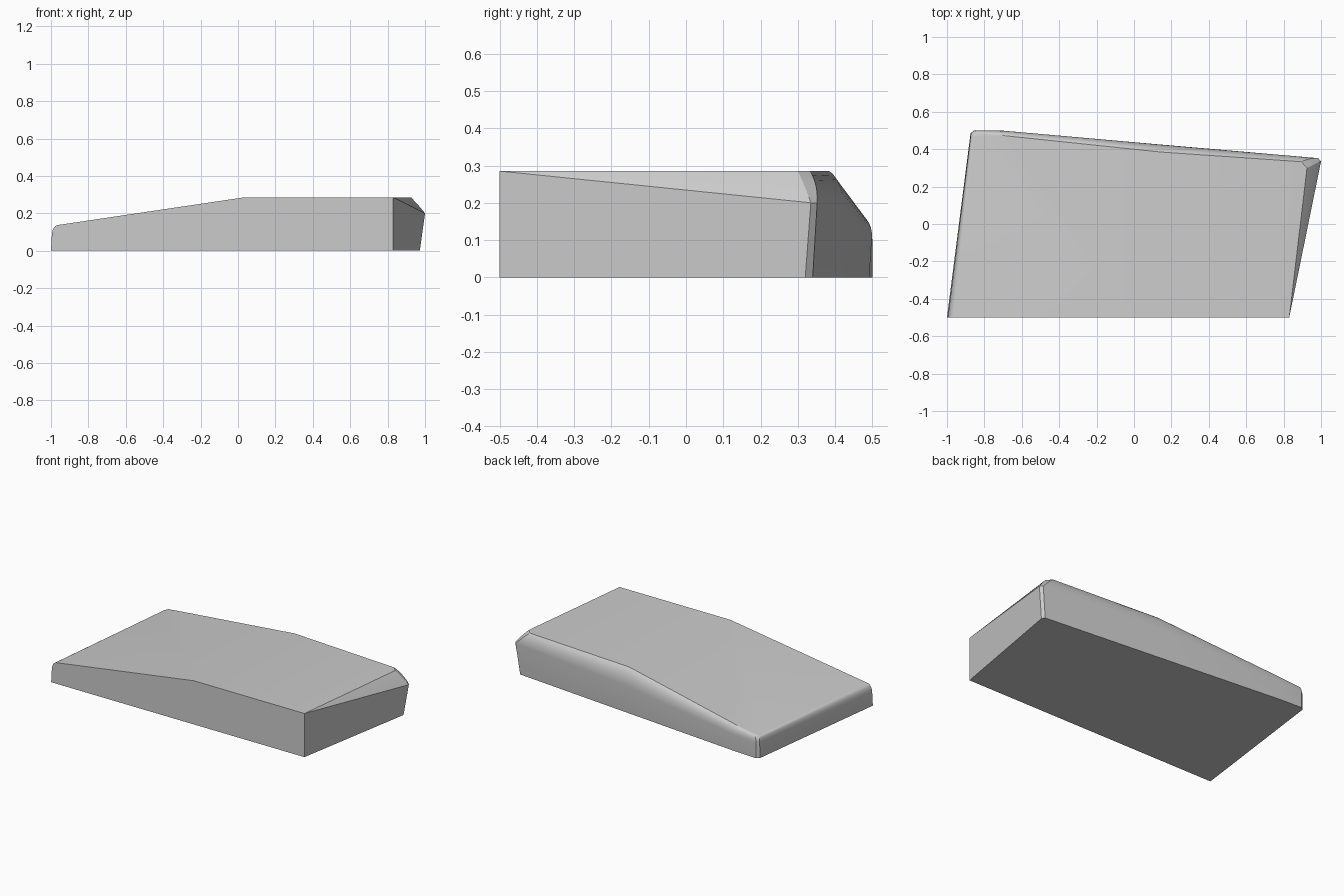
import bpy, bmesh, math
from mathutils import Vector as V

cube = bpy.data.objects.get("Cube")
if cube:
    bpy.data.objects.remove(cube, do_unlink=True)

mat = bpy.data.materials.new("plain_grey")
mat.use_nodes = True
grey = (0.6, 0.6, 0.6, 1)
mat.diffuse_color = grey
mat.node_tree.nodes["Principled BSDF"].inputs["Base Color"].default_value = grey

H = 0.285                                   # full height
front_fold, front_end = (0.03, -0.5, H), (0.83, -0.5, H)

# Each outline column: base, start of shoulder, curve control, top
columns = [
    [(-1, -0.5, 0), (-0.995, -0.5, 0.09), (-0.99, -0.5, 0.134), (-0.96, -0.5, 0.138)],
    [(0.03, -0.5, 0)] + [front_fold] * 3,
    [(0.83, -0.5, 0)] + [front_end] * 3,
    [(0.972, 0.32, 0), (1, 0.335, 0.2), (0.965, 0.32, 0.245), (0.925, 0.3, H)],
    [(0.96, 0.34, 0), (0.985, 0.352, 0.2), (0.94, 0.355, 0.25), (0.895, 0.333, H)],
    [(0.14, 0.415, 0), (0.14, 0.425, 0.18), (0.14, 0.42, 0.26), (0.14, 0.385, H)],
    [(-0.7, 0.492, 0), (-0.7, 0.499, 0.11), (-0.7, 0.499, 0.15), (-0.7, 0.473, 0.163)],
    [(-0.855, 0.5, 0), (-0.855, 0.5, 0.1), (-0.855, 0.5, 0.137), (-0.838, 0.486, 0.143)],
    [(-0.874, 0.485, 0), (-0.872, 0.485, 0.1), (-0.872, 0.485, 0.137), (-0.855, 0.465, 0.14)],
]

STEPS = 6
bm = bmesh.new()
rings = []
for k in range(-1, STEPS + 1):
    ring = []
    for base, a, c, b in columns:
        t = k / STEPS
        p = V(base) if k < 0 else V(a) * (1 - t) ** 2 + V(c) * 2 * t * (1 - t) + V(b) * t * t
        ring.append(bm.verts.new(p))
    rings.append(ring)

# Walls and rounded shoulder
n = len(columns)
for low, high in zip(rings, rings[1:]):
    for i in range(n):
        j = (i + 1) % n
        bm.faces.new((low[i], low[j], high[j], high[i]))

# Underside, sloped top and level top
bm.faces.new(rings[0][::-1])
top = rings[-1]
bm.faces.new(top[1:6])
bm.faces.new(top[:2] + top[5:])

bmesh.ops.remove_doubles(bm, verts=bm.verts, dist=0.0005)
bmesh.ops.recalc_face_normals(bm, faces=bm.faces)
mesh = bpy.data.meshes.new("wedge_slab")
bm.to_mesh(mesh)
bm.free()
mesh.materials.append(mat)
slab = bpy.data.objects.new("wedge_slab", mesh)
bpy.context.collection.objects.link(slab)
bpy.context.view_layer.objects.active = slab
slab.select_set(True)
bpy.ops.object.shade_smooth_by_angle(angle=math.radians(28))
